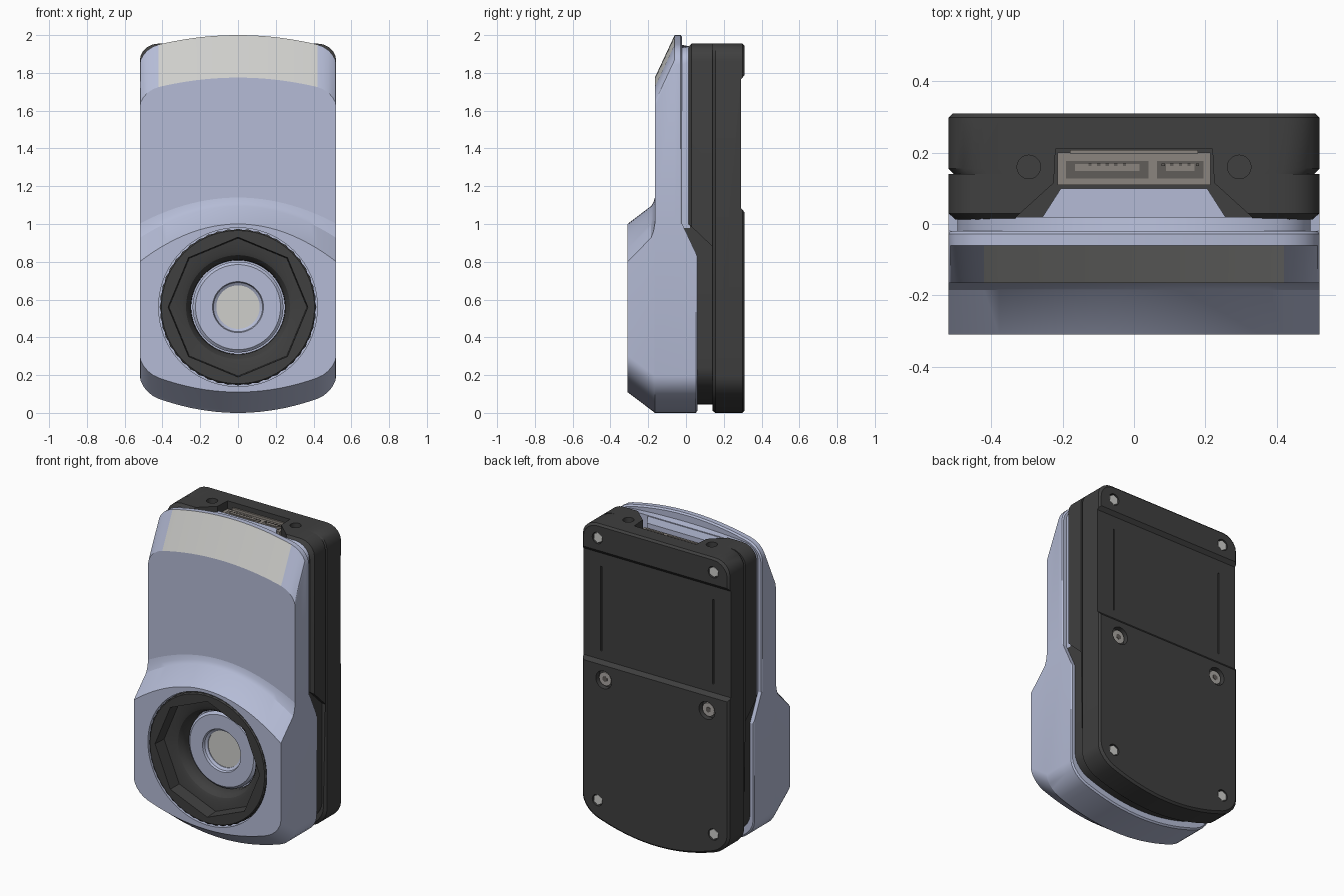
import bpy, bmesh, math
from mathutils import Matrix, Vector

if "Cube" in bpy.data.objects:
    bpy.data.objects.remove(bpy.data.objects["Cube"])


def material(name, rgb):
    m = bpy.data.materials.new(name)
    m.use_nodes = True
    m.diffuse_color = (*rgb, 1)
    bsdf = next(n for n in m.node_tree.nodes if n.type == 'BSDF_PRINCIPLED')
    bsdf.inputs["Base Color"].default_value = (*rgb, 1)
    return m


LAVENDER = material("lavender shell", (.46, .50, .67))
BLACK = material("black plastic", (.05, .05, .05))
PALE = material("pale glass", (.62, .62, .60))
METAL = material("connector metal", (.26, .235, .21))
DARK = material("dark slots", (.12, .11, .10))
STEEL = material("screw steel", (.40, .38, .36))


def make(name, bm, *mats):
    bmesh.ops.recalc_face_normals(bm, faces=bm.faces)
    me = bpy.data.meshes.new(name)
    bm.to_mesh(me)
    bm.free()
    ob = bpy.data.objects.new(name, me)
    bpy.context.collection.objects.link(ob)
    for m in mats:
        me.materials.append(m)
    return ob


def activate(ob):
    bpy.ops.object.select_all(action='DESELECT')
    ob.select_set(True)
    bpy.context.view_layer.objects.active = ob


def smooth(ob):
    activate(ob)
    bpy.ops.object.shade_smooth_by_angle(angle=math.radians(25))


def cut(ob, cutter):
    mod = ob.modifiers.new("cut", 'BOOLEAN')
    mod.operation, mod.solver, mod.object = 'DIFFERENCE', 'EXACT', cutter
    activate(ob)
    bpy.ops.object.modifier_apply(modifier=mod.name)
    bpy.data.objects.remove(cutter)


# Plan outline: an arched edge with rounded corners at both ends
W, FLAT = .52, .42
side = [FLAT + (W - FLAT) * math.sin(math.radians(a)) for a in (18, 36, 54, 72, 90)]
XS = [-x for x in reversed(side)] + [FLAT * i / 10 for i in range(-10, 11)] + side


def edge(base, sag, corner, sign, half):
    pts = []
    for x in XS:
        t = max(0, (abs(x) - FLAT) / (W - FLAT))
        drop = sag * (x / FLAT) ** 2 + corner * (1 - math.sqrt(max(0, 1 - t * t)))
        pts.append((x * half / W, base - sign * drop))
    return pts


def bridge(bm, rings):
    for a, b in zip(rings, rings[1:]):
        n = len(a)
        for i in range(n):
            j = (i + 1) % n
            bm.faces.new((a[i], a[j], b[j], b[i]))


# Each level: depth y, half width, (top, sag, corner), (bottom, sag, corner)
def loft(name, levels, *mats):
    bm = bmesh.new()
    rings = []
    for y, half, top, bot in levels:
        pts = edge(*top, 1, half) + edge(*bot, -1, half)[::-1]
        rings.append([bm.verts.new((x, y, z)) for x, z in pts])
    bridge(bm, rings)
    bm.faces.new(rings[0])
    bm.faces.new(rings[-1])
    return make(name, bm, *mats)


def cylinder(name, loc, r, depth, axis, mat=None, sides=32):
    bm = bmesh.new()
    turn = Matrix.Rotation(math.pi / 2, 4, 'X') if axis == 'Y' else Matrix()
    bmesh.ops.create_cone(bm, cap_ends=True, segments=sides, radius1=r, radius2=r,
                          depth=depth, matrix=Matrix.Translation(loc) @ turn)
    return make(name, bm, *([mat] if mat else []))


def box(name, loc, size, mat=None):
    bm = bmesh.new()
    bmesh.ops.create_cube(bm, size=1, matrix=Matrix.Translation(loc) @ Matrix.Diagonal((*size, 1)))
    return make(name, bm, *([mat] if mat else []))


def prism(name, pts, shift, mat=None):
    bm = bmesh.new()
    f = bm.faces.new([bm.verts.new(p) for p in pts])
    ext = bmesh.ops.extrude_face_region(bm, geom=[f])["geom"]
    bmesh.ops.translate(bm, vec=Vector(shift), verts=[v for v in ext if isinstance(v, bmesh.types.BMVert)])
    return make(name, bm, *([mat] if mat else []))


# Lathe about the lens axis; kinds: round, knurled or octagonal loops
LENS_Z, SEG = .56, 96


def lathe(name, profile, mat):
    bm = bmesh.new()
    rings = []
    for r, y, kind in profile:
        ring = []
        for i in range(SEG):
            a = 2 * math.pi * i / SEG
            rr = r
            if kind == 'oct':
                step = math.pi / 4
                rr = r * math.cos(step / 2) / math.cos(a % step - step / 2)
            elif kind == 'knurl':
                rr = r - .006 * (i % 2)
            ring.append(bm.verts.new((rr * math.cos(a), y, LENS_Z + rr * math.sin(a))))
        rings.append(ring)
    bridge(bm, rings)
    ob = make(name, bm, mat)
    smooth(ob)
    return ob


ARCH, FOOT = (.05, .08), (.075, .08)

# Front shell, upper slab with the sloping pale window
upper = loft("front_shell_upper", [
    (-.02, .515, (1.99, *ARCH), (.985, 0, 0)),
    (-.028, W, (2, *ARCH), (.985, 0, 0)),
    (-.06, W, (2, *ARCH), (.985, 0, 0)),
    (-.165, W, (1.775, *ARCH), (.985, 0, 0))], LAVENDER, PALE)
for p in upper.data.polygons:
    if p.normal.y < -.3 and p.normal.z > .1 and abs(p.center.x) < FLAT:
        p.material_index = 1
smooth(upper)

# Front shell, lower housing that bulges around the lens
lower = loft("front_shell_lower", [
    (.06, .515, (.83, 0, 0), (.01, *FOOT)),
    (.052, W, (.847, 0, 0), (0, *FOOT)),
    (-.02, W, (1, 0, 0), (0, *FOOT)),
    (-.165, W, (1.14, .09, 0), (0, *FOOT)),
    (-.172, W, (1.115, .1, 0), (.006, *FOOT)),
    (-.185, W, (1.095, .11, 0), (.016, *FOOT)),
    (-.31, W, (1.0, .13, 0), (.11, *FOOT))], LAVENDER)
cut(lower, cylinder("lens_cutter", (0, -.32, LENS_Z), .42, .4, 'Y', sides=SEG))
smooth(lower)

# Recessed lip between the two shells
smooth(loft("shell_lip", [
    (-.03, .495, (1.95, .02, .08), (.98, 0, 0)),
    (.02, .495, (1.94, 0, .08), (.98, 0, 0))], LAVENDER))
smooth(loft("inner_core", [
    (-.01, .495, (1.0, 0, 0), (.045, *FOOT)),
    (.05, .495, (1.0, 0, 0), (.045, *FOOT)),
    (.15, .495, (1.0, 0, 0), (.045, *FOOT))], BLACK))

# Lens assembly
lathe("lens_ring", [(.415, -.12, 'knurl'), (.415, -.303, 'knurl'), (.405, -.31, ''),
                    (.37, -.31, 'oct'), (.365, -.225, 'oct'), (.295, -.22, ''),
                    (.275, -.212, ''), (.258, -.19, ''), (.25, -.165, ''), (.248, -.12, '')], BLACK)
lathe("lens_barrel", [(.24, -.121, ''), (.24, -.152, ''), (.225, -.165, ''),
                      (.135, -.165, ''), (.13, -.15, ''), (.115, -.14, ''), (.115, -.121, '')], LAVENDER)
cylinder("lens_glass", (0, -.125, LENS_Z), .116, .02, 'Y', PALE, 48)

# Back housing, stepped to follow the front shell
TOP = (1.955, 0, .09)
back = loft("back_housing", [
    (.012, .50, (1.935, 0, .09), (1.0, 0, 0)),
    (.03, W, TOP, (.985, 0, 0)),
    (.14, W, TOP, (.88, 0, 0)),
    (.14, .505, TOP, (.012, *FOOT)),
    (.155, W, TOP, (0, *FOOT)),
    (.298, W, TOP, (0, *FOOT)),
    (.31, .508, (1.943, 0, .09), (.012, *FOOT))], BLACK)
cut(back, prism("panel_cutter", [(-1, .29, 1.085), (-1, .29, 1.765), (-1, .33, 1.81), (-1, .33, 1.04)], (2, 0, 0)))
notch = [(.22, .21), (.225, .115), (.33, .02), (.36, -.05)]
notch += [(-x, y) for x, y in reversed(notch)]
cut(back, prism("port_cutter", [(x, y, 1.8) for x, y in notch], (0, 0, .4)))

# Screws, sockets and grooves, mirrored left and right
for s, label in ((1, "left"), (-1, "right")):
    cut(back, box("groove_cutter", (s * .395, .29, 1.41), (.01, .03, .54)))
    cut(back, cylinder("top_socket_cutter", (s * .295, .16, 1.95), .033, .08, 'Z'))
    for z, place in ((1.865, "top"), (.19, "bottom")):
        cut(back, cylinder("hole_cutter", (s * .41, .31, z), .036, .04, 'Y'))
        cylinder(f"{place}_{label}_insert", (s * .41, .295, z), .033, .02, 'Y', PALE, 6)
    cut(back, cylinder("screw_cutter", (s * .365, .31, .97), .056, .07, 'Y'))
    cylinder(f"{label}_screw", (s * .365, .283, .97), .042, .025, 'Y', STEEL)
    cylinder(f"{label}_screw_socket", (s * .365, .296, .97), .018, .004, 'Y', DARK, 6)
smooth(back)

# Sloped support that reaches into the port notch
ramp = [(.205, .1), (.285, -.025)]
ramp += [(-x, y) for x, y in reversed(ramp)]
prism("port_support", [(x, y, 1.7) for x, y in ramp], (0, 0, .235), LAVENDER)

# Data connector with two keyed slots and contact pins
box("connector_body", (0, .155, 1.84), (.43, .09, .14), METAL)
box("connector_flange", (0, .203, 1.85), (.36, .01, .15), METAL)
for name, x, w in (("wide_slot", -.075, .23), ("narrow_slot", .13, .13)):
    box(name, (x, .152, 1.911), (w, .05, .006), DARK)
    box(name + "_tongue", (x, .158, 1.915), (w - .05, .02, .006), METAL)
    for i in range(5):
        box(f"{name}_pin_{i + 1}", (x + (i - 2) * .024, .166, 1.918), (.009, .008, .005), DARK)
